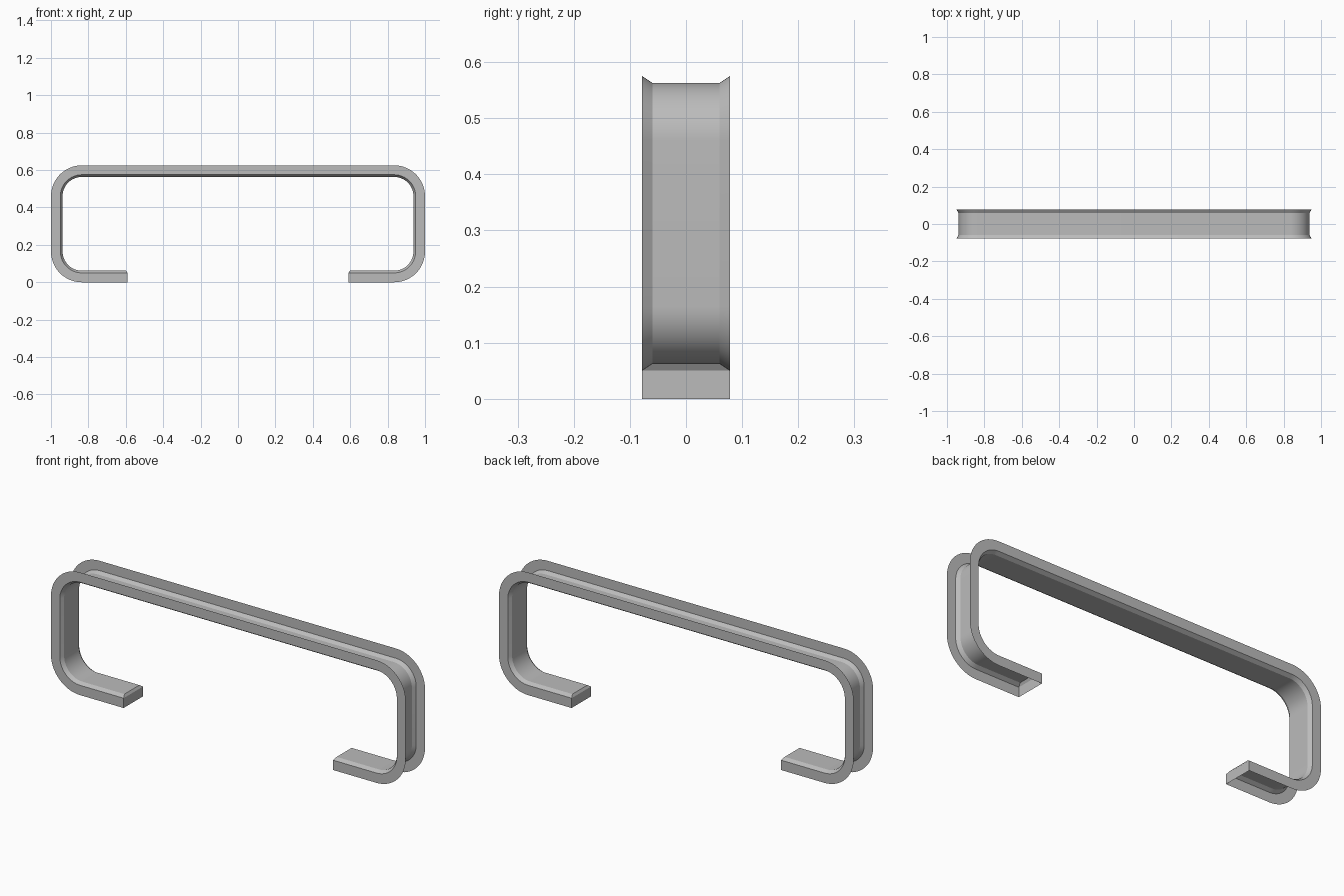
import bpy
import bmesh
from math import sin, cos, pi

cube = bpy.data.objects.get("Cube")
if cube:
    bpy.data.objects.remove(cube, do_unlink=True)

HALF_LENGTH, HEIGHT, RADIUS = 1.0, 0.625, 0.165
FOOT_END = 0.59      # distance of the open foot ends from the centre
BEVEL = 0.008        # set-back of the web at the foot ends
ARC_STEPS = 16

# Channel section: (distance inward from the outer outline, y)
half = [(0.0, -0.078), (0.05, -0.078), (0.062, -0.06)]
section = half + [(d, -y) for d, y in reversed(half)]

metal = bpy.data.materials.new("grey metal")
metal.use_nodes = True
colour = (0.5, 0.5, 0.5, 1.0)
metal.diffuse_color = colour
metal.node_tree.nodes["Principled BSDF"].inputs["Base Color"].default_value = colour


def corner(cx, cz, start):
    """Quarter arc, clockwise: outline point and inward direction."""
    for i in range(ARC_STEPS + 1):
        a = start - i / ARC_STEPS * pi / 2
        yield cx + RADIUS * cos(a), cz + RADIUS * sin(a), -cos(a), -sin(a)


# Outline: foot end, four rounded corners, other foot end
x, low, high = HALF_LENGTH - RADIUS, RADIUS, HEIGHT - RADIUS
path = [(-FOOT_END, 0, 0, 1)]
for cx, cz, start in ((-x, low, 1.5 * pi), (-x, high, pi), (x, high, pi / 2), (x, low, 0)):
    path += corner(cx, cz, start)
path.append((FOOT_END, 0, 0, 1))

# Sweep the thin-walled section along the outline
bm = bmesh.new()
rings = [[bm.verts.new((px + nx * d, y, pz + nz * d)) for d, y in section]
         for px, pz, nx, nz in path]
for a, b in zip(rings, rings[1:]):
    for i in range(len(section) - 1):
        bm.faces.new((a[i], b[i], b[i + 1], a[i + 1]))

# Close each foot end with a plate and a small bevel up to the web
for ring, side in ((rings[0], -1), (rings[-1], 1)):
    for v in ring[2:4]:
        v.co.x += side * BEVEL
    bm.faces.new((ring[0], ring[1], ring[4], ring[5]))
    bm.faces.new(ring[1:5])
bmesh.ops.recalc_face_normals(bm, faces=bm.faces)

mesh = bpy.data.meshes.new("channel_frame")
bm.to_mesh(mesh)
bm.free()
mesh.materials.append(metal)
frame = bpy.data.objects.new("channel_frame", mesh)
bpy.context.collection.objects.link(frame)

# Smooth bends, sharp folds
bpy.context.view_layer.objects.active = frame
frame.select_set(True)
bpy.ops.object.shade_smooth_by_angle(angle=pi / 7)
